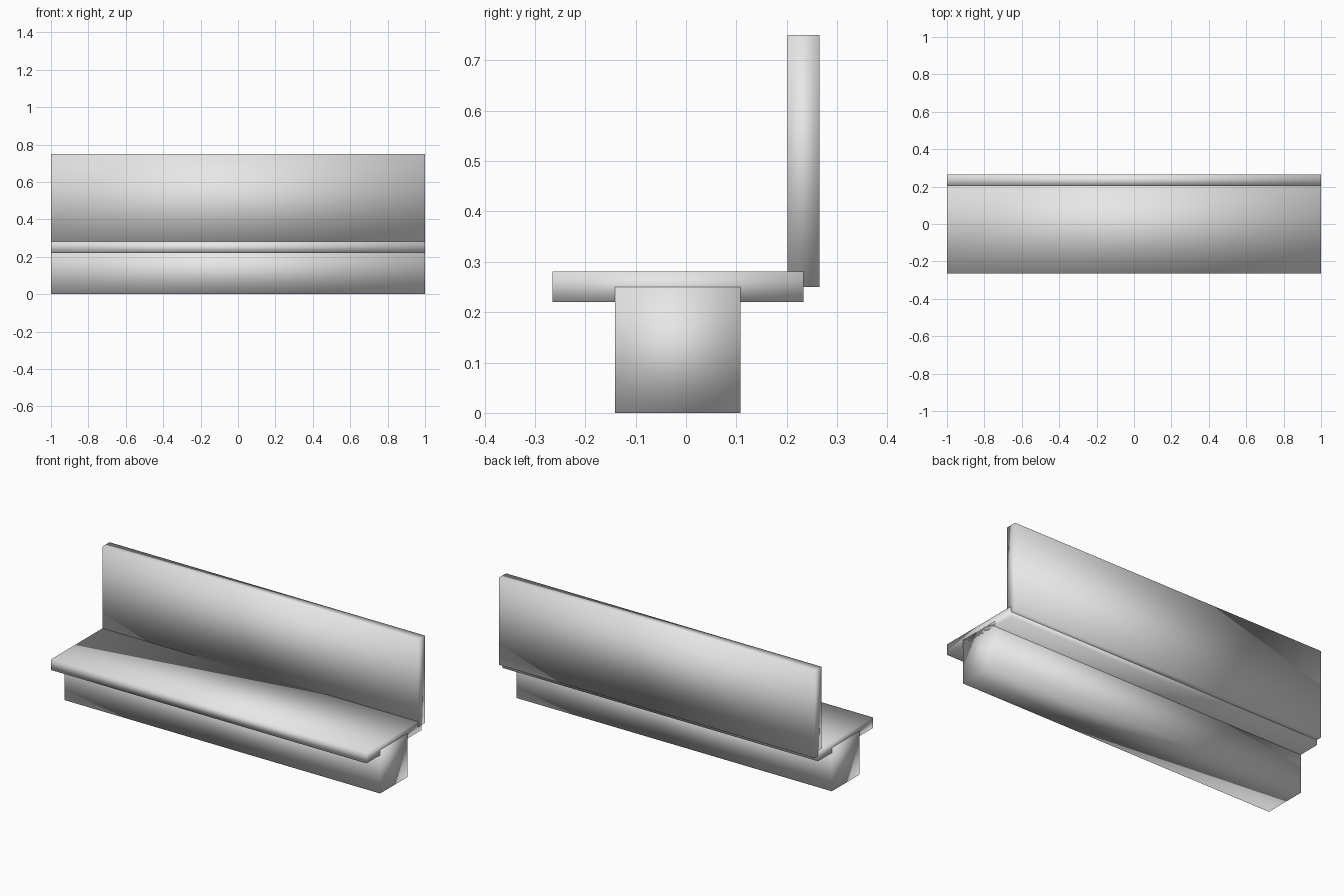
import bpy

cube = bpy.data.objects.get("Cube")
if cube:
    bpy.data.objects.remove(cube, do_unlink=True)

# Single plain grey finish
grey = bpy.data.materials.new("light_grey")
grey.use_nodes = True
colour = (0.8, 0.8, 0.8, 1.0)
grey.diffuse_color = colour
grey.node_tree.nodes["Principled BSDF"].inputs["Base Color"].default_value = colour


def slab(name, y_range, z_range, length=2.0):
    """Full-length box with soft shading running across its edges."""
    (y0, y1), (z0, z1) = y_range, z_range
    bpy.ops.mesh.primitive_cube_add(size=1, location=(0, (y0 + y1) / 2, (z0 + z1) / 2))
    obj = bpy.context.object
    obj.name = name
    obj.scale = (length, y1 - y0, z1 - z0)
    bpy.ops.object.transform_apply(location=False, rotation=False, scale=True)
    bpy.ops.object.shade_smooth()
    obj.data.materials.append(grey)
    return obj


# Plinth reaches into the seat, backrest overlaps the rear seat edge
slab("base", (-0.141, 0.108), (0, 0.25))
slab("seat", (-0.265, 0.233), (0.22, 0.281))
slab("backrest", (0.202, 0.265), (0.25, 0.75))
